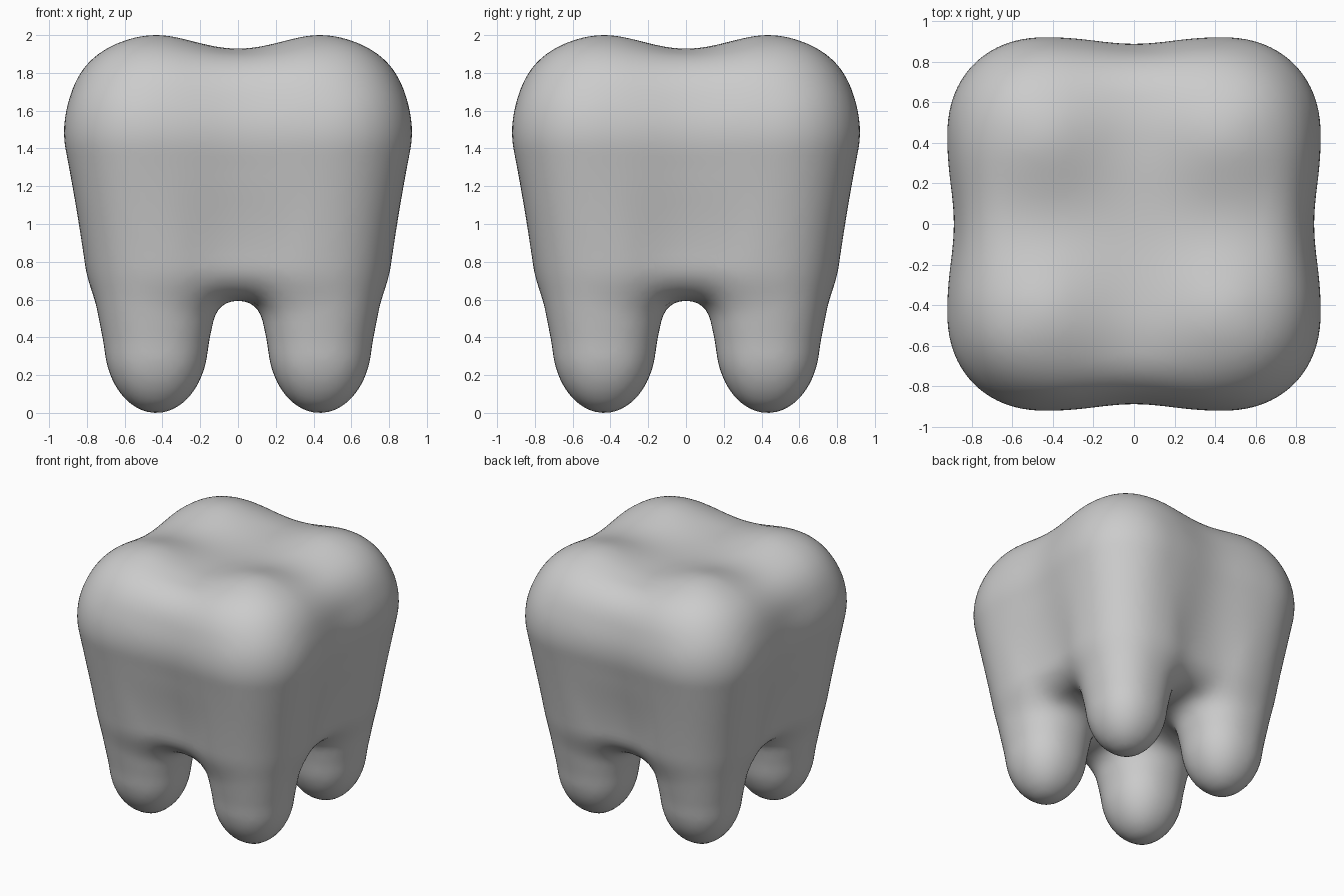
import bpy, bmesh
from math import sqrt, hypot
from mathutils import Vector

if "Cube" in bpy.data.objects:
    bpy.data.objects.remove(bpy.data.objects["Cube"])

# Each cusp-and-root lobe is a tapered capsule with stretched ends
C = 0.433                  # lobe axis offset in x and y
Z1, R1 = 0.38, 0.275       # root end
Z2, R2 = 1.485, 0.488      # crown end
H = Z2 - Z1
B = (R1 - R2) / H
A = sqrt(1 - B * B)


def lobe(dx, dy, z):
    r = (abs(dx) ** 2.2 + abs(dy) ** 2.2) ** (1 / 2.2)   # slightly squared section
    q = z - Z1
    if q < 0:
        q *= R1 / Z1
    elif q > H:
        q = H + (q - H) * R2 / (2 - Z2)
    k = A * q - B * r
    if k < 0:
        return hypot(r, q) - R1
    if k > A * H:
        return hypot(r, q - H) - R2
    return A * r + B * q - R1


# Central body: rounded block whose flat underside carries the roots
def core(x, y, z):
    w, corner, edge = 0.753 + 0.03 * (z - 0.8), 0.48, 0.15
    a, b = x - w + corner, y - w + corner
    side = hypot(max(a, 0), max(b, 0)) + min(max(a, b), 0) - corner + edge
    end = abs(z - 1.24) - 0.6 + edge
    return hypot(max(side, 0), max(end, 0)) + min(max(side, end), 0) - edge


def blend(a, b, k):
    h = max(k - abs(a - b), 0)
    return min(a, b) - h * h / (4 * k)


def step(a, b, z):
    t = min(max((z - a) / (b - a), 0), 1)
    return t * t * (3 - 2 * t)


# Four lobes melted together and onto the central body
def tooth_field(x, y, z):
    x, y = abs(x), abs(y)
    k = 0.3 + 0.17 * step(0.6, 1.25, z) - 0.05 * step(1.5, 1.9, z)
    near = blend(lobe(x - C, y - C, z), lobe(x + C, y - C, z), k)
    far = blend(lobe(x - C, y + C, z), lobe(x + C, y + C, z), k)
    return blend(blend(near, far, k), core(x, y, z), 0.16)


def project(p):
    e = 0.002
    for _ in range(3):
        f = tooth_field(*p)
        g = Vector([(tooth_field(*(p + d)) - tooth_field(*(p - d))) / (2 * e)
                    for d in (Vector((e, 0, 0)), Vector((0, e, 0)), Vector((0, 0, e)))])
        p = p - g * (f / max(g.length_squared, 0.1))
    return p


# Sample the field on a regular grid
S = 0.04
NX, NZ = 52, 54
X0, Z0 = -S * (NX - 1) / 2, -0.06


def point(i, j, k):
    return Vector((X0 + i * S, X0 + j * S, Z0 + k * S))


val = {(i, j, k): tooth_field(*point(i, j, k))
       for i in range(NX) for j in range(NX) for k in range(NZ)}

# Skin: one quad around each grid edge that crosses the surface, one vertex per cell
bm = bmesh.new()
cells = {}


def cell_vert(c):
    if c not in cells:
        cells[c] = bm.verts.new(point(c[0] + 0.5, c[1] + 0.5, c[2] + 0.5))
    return cells[c]


for g, v in val.items():
    for axis in range(3):
        n = list(g)
        n[axis] += 1
        w = val.get(tuple(n))
        if w is None or (v < 0) == (w < 0):
            continue
        u, t = (axis + 1) % 3, (axis + 2) % 3
        ring = []
        for a, b in ((0, 0), (1, 0), (1, 1), (0, 1)):
            c = list(g)
            c[u] -= a
            c[t] -= b
            ring.append(cell_vert(tuple(c)))
        bm.faces.new(ring if v < 0 else ring[::-1])

# Relax the grid pattern and pull it onto the tooth surface
for _ in range(3):
    for v in bm.verts:
        v.co = project(v.co)
    bmesh.ops.smooth_vert(bm, verts=bm.verts, factor=0.5,
                          use_axis_x=True, use_axis_y=True, use_axis_z=True)
for v in bm.verts:
    v.co = project(v.co)
bmesh.ops.recalc_face_normals(bm, faces=bm.faces)
for f in bm.faces:
    f.smooth = True

mesh = bpy.data.meshes.new("molar_tooth")
bm.to_mesh(mesh)
bm.free()
tooth = bpy.data.objects.new("molar_tooth", mesh)
bpy.context.collection.objects.link(tooth)
